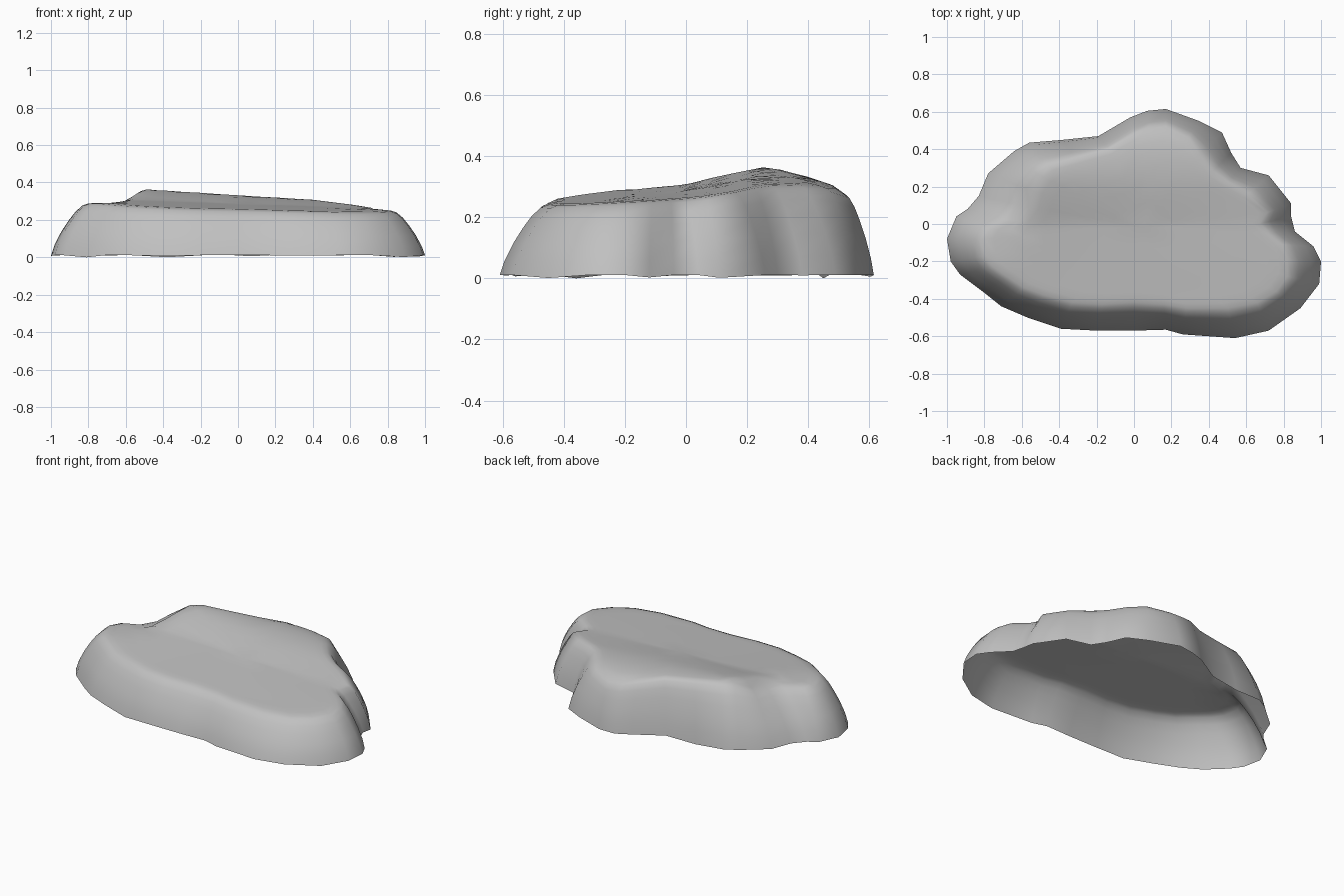
import bpy, bmesh, math

cube = bpy.data.objects.get("Cube")
if cube:
    bpy.data.objects.remove(cube, do_unlink=True)

# Footprint on the ground, counter-clockwise from the left (+x) end
FOOT = [(1, -.2), (.96, -.12), (.86, -.04), (.84, .04), (.84, .11), (.72, .26),
        (.57, .30), (.52, .38), (.47, .49), (.35, .55), (.17, .615), (.07, .605),
        (-.02, .57), (-.19, .47), (-.38, .45), (-.56, .435), (-.64, .39), (-.78, .27),
        (-.83, .15), (-.89, .08), (-.95, .04), (-1, -.08), (-.98, -.2), (-.93, -.27),
        (-.81, -.36), (-.71, -.44), (-.57, -.5), (-.39, -.56), (-.2, -.57), (0, -.57),
        (.17, -.565), (.26, -.59), (.54, -.61), (.72, -.57), (.89, -.45), (.99, -.32)]

# Crest where the walls roll over into the top, point for point with the footprint
CREST = [(.82, -.19), (.79, -.11), (.71, -.05), (.67, 0), (.71, .06), (.61, .16),
         (.5, .22), (.42, .28), (.35, .37), (.29, .46), (.17, .52), (.08, .51),
         (0, .48), (-.13, .4), (-.31, .35), (-.46, .31), (-.52, .27), (-.58, .19),
         (-.6, .1), (-.66, .02), (-.77, -.03), (-.8, -.08), (-.79, -.17), (-.75, -.23),
         (-.68, -.28), (-.59, -.34), (-.48, -.38), (-.33, -.42), (-.17, -.43), (0, -.42),
         (.16, -.43), (.28, -.45), (.5, -.45), (.66, -.42), (.76, -.36), (.82, -.28)]

# Wall profile: (fraction of the way in to the crest, fraction of the crest height)
WALL = [(.1, .24), (.28, .48), (.48, .69), (.66, .85), (.84, .96), (1, 1)]
CENTRE = (.05, -.02)

# Top section from front to back: (y, height at x = 0, fall per unit of x)
SECTION = [(-.7, .235, .015), (-.4, .255, .022), (-.2, .27, .026), (0, .284, .035),
           (.1, .305, .05), (.25, .33, .063), (.4, .325, .055), (.48, .305, .05),
           (.54, .27, .045)]


def top_height(x, y):
    """Top surface, with a low shelf at the -x end."""
    for (y0, h0, k0), (y1, h1, k1) in zip(SECTION, SECTION[1:]):
        if y <= y1:
            break
    u = (y - y0) / (y1 - y0)
    z = h0 + (h1 - h0) * u - (k0 + (k1 - k0) * u) * x
    t = min(1, max(0, (x + .61) / .11))
    return min(z, .288 + .08 * t)


bm = bmesh.new()
rings = [[bm.verts.new((x, y, .011 - .011 * max(0, math.sin(1.9 * i)) ** 6))
          for i, (x, y) in enumerate(FOOT)]]

# Walls
for f, h in WALL:
    rings.append([bm.verts.new((a + (c - a) * f, b + (d - b) * f, top_height(c, d) * h))
                  for (a, b), (c, d) in zip(FOOT, CREST)])

# Top surface, shrinking toward the centre
for s in (.94, .86, .76, .62, .45, .25):
    ring = []
    for c, d in CREST:
        x = CENTRE[0] + (c - CENTRE[0]) * s
        y = CENTRE[1] + (d - CENTRE[1]) * s
        ring.append(bm.verts.new((x, y, top_height(x, y) + .003)))
    rings.append(ring)

n = len(FOOT)
for lower, upper in zip(rings, rings[1:]):
    for i in range(n):
        j = (i + 1) % n
        bm.faces.new((lower[i], lower[j], upper[j], upper[i]))
tip = bm.verts.new((*CENTRE, top_height(*CENTRE) + .003))
for i in range(n):
    bm.faces.new((rings[-1][i], rings[-1][(i + 1) % n], tip))

mesh = bpy.data.meshes.new("rock_slab")
bm.to_mesh(mesh)
bm.free()
rock = bpy.data.objects.new("rock_slab", mesh)
bpy.context.collection.objects.link(rock)

# Plain stone colour
stone = bpy.data.materials.new("stone_grey")
stone.use_nodes = True
colour = (.53, .53, .53, 1)
stone.diffuse_color = colour
stone.node_tree.nodes["Principled BSDF"].inputs["Base Color"].default_value = colour
mesh.materials.append(stone)

bpy.ops.object.select_all(action='DESELECT')
rock.select_set(True)
bpy.context.view_layer.objects.active = rock
bpy.ops.object.shade_smooth()
